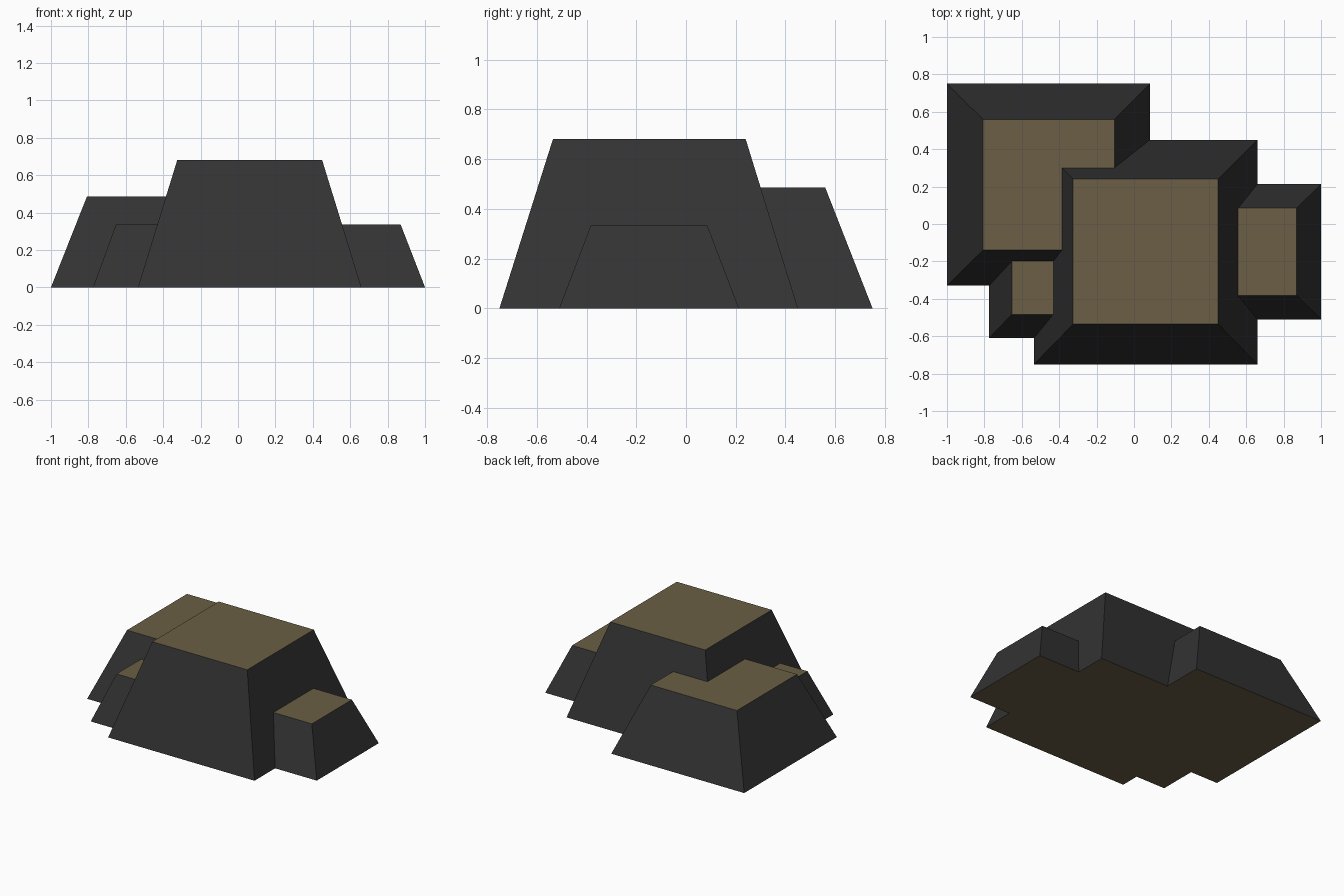
import bpy
import bmesh

if "Cube" in bpy.data.objects:
    bpy.data.objects.remove(bpy.data.objects["Cube"])


def material(name, rgb):
    m = bpy.data.materials.new(name)
    m.diffuse_color = (*rgb, 1.0)
    m.use_nodes = True
    m.node_tree.nodes["Principled BSDF"].inputs["Base Color"].default_value = m.diffuse_color
    return m


SIDE = material("dark_grey", (0.033, 0.033, 0.033))
FLAT = material("olive_brown", (0.145, 0.113, 0.060))


def block(name, base, top, height):
    """Tapered block; base and top are (x0, x1, y0, y1)."""
    bm = bmesh.new()
    bmesh.ops.create_cube(bm, size=2)
    for v in bm.verts:
        x0, x1, y0, y1 = top if v.co.z > 0 else base
        v.co = (x1 if v.co.x > 0 else x0,
                y1 if v.co.y > 0 else y0,
                height if v.co.z > 0 else 0)
    bm.normal_update()
    # flat faces brown, sloping sides grey
    for f in bm.faces:
        f.material_index = 1 if abs(f.normal.z) > 0.9 else 0
    mesh = bpy.data.meshes.new(name)
    bm.to_mesh(mesh)
    bm.free()
    mesh.materials.append(SIDE)
    mesh.materials.append(FLAT)
    ob = bpy.data.objects.new(name, mesh)
    bpy.context.collection.objects.link(ob)
    return ob


# Large central block
main = block("stepped_rock", (-0.535, 0.66, -0.75, 0.45),
             (-0.325, 0.45, -0.535, 0.24), 0.68)

# Lower blocks that run into it
lower = [
    block("back_left_block", (-1.0, 0.085, -0.33, 0.75),
          (-0.808, -0.105, -0.14, 0.56), 0.485),
    block("right_block", (0.28, 1.0, -0.51, 0.213),
          (0.405, 0.87, -0.382, 0.085), 0.335),
    block("front_left_block", (-0.775, -0.055, -0.61, 0.11),
          (-0.653, -0.18, -0.483, -0.015), 0.335),
]

# Merge everything into one solid
bpy.context.view_layer.objects.active = main
for ob in lower:
    mod = main.modifiers.new("union", "BOOLEAN")
    mod.operation = "UNION"
    mod.solver = "EXACT"
    mod.object = ob
    bpy.ops.object.modifier_apply(modifier=mod.name)
    bpy.data.objects.remove(ob)
